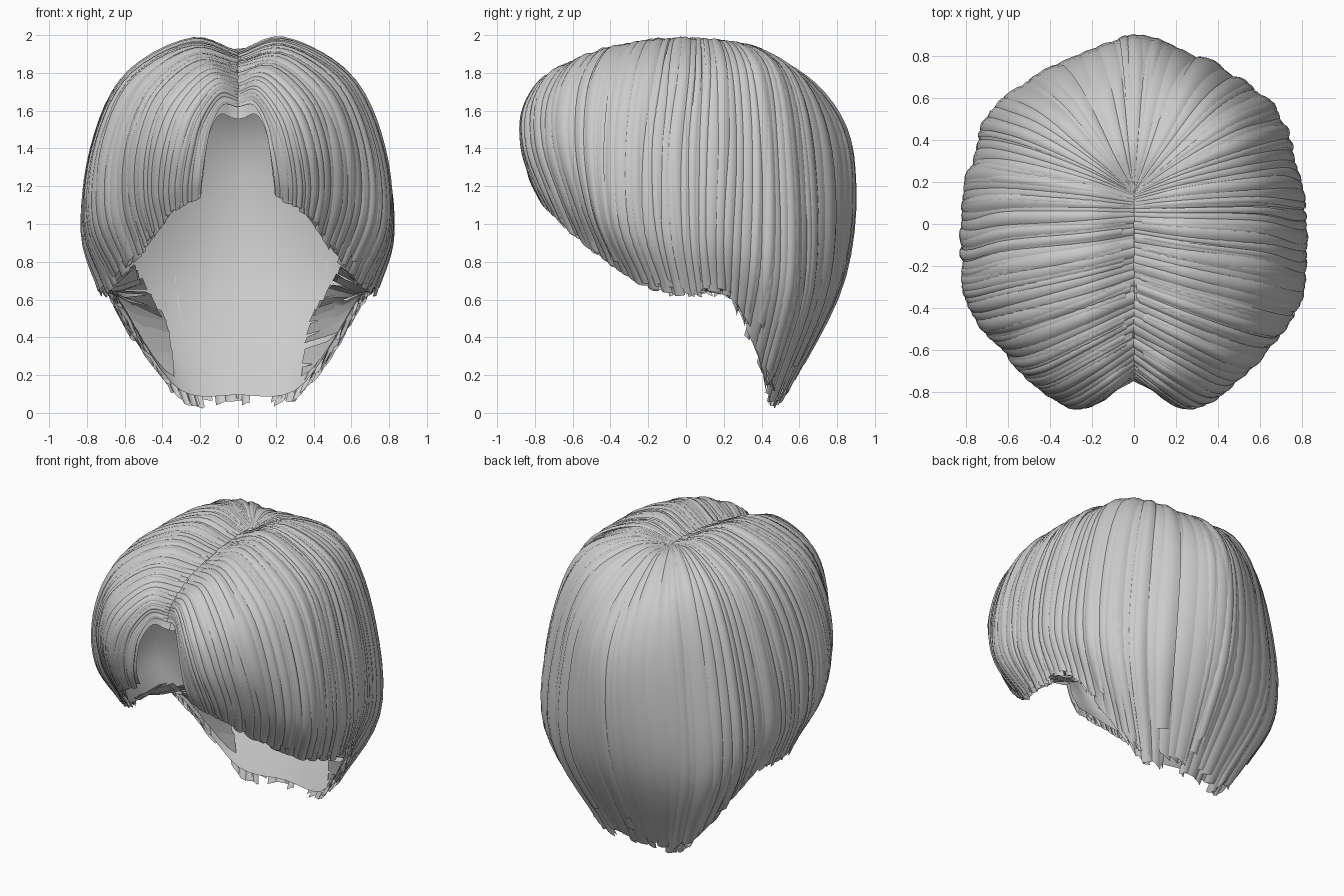
import bpy, bmesh, math, random
from mathutils import Vector

random.seed(4)
if "Cube" in bpy.data.objects:
    bpy.data.objects.remove(bpy.data.objects["Cube"], do_unlink=True)

# One hair colour
GREY = (0.6, 0.6, 0.6, 1.0)
hair = bpy.data.materials.new("hair_grey")
hair.use_nodes = True
hair.diffuse_color = GREY
bsdf = hair.node_tree.nodes["Principled BSDF"]
bsdf.inputs["Base Color"].default_value = GREY
bsdf.inputs["Roughness"].default_value = 0.7

# Guide strands of the left half, root to tip, from the fringe round to the nape
GUIDES = [[Vector(p) for p in g] for g in (
    ((0, -.75, 1.62), (.08, -.79, 1.63), (.14, -.84, 1.52), (.17, -.85, 1.38), (.19, -.83, 1.25), (.2, -.78, 1.14)),
    ((0, -.68, 1.73), (.12, -.77, 1.76), (.26, -.86, 1.6), (.33, -.86, 1.4), (.36, -.79, 1.2), (.35, -.72, 1.06)),
    ((0, -.45, 1.84), (.22, -.56, 1.88), (.45, -.67, 1.7), (.56, -.68, 1.42), (.57, -.6, 1.12), (.5, -.5, .87)),
    ((0, -.2, 1.89), (.25, -.27, 1.96), (.58, -.35, 1.77), (.75, -.39, 1.4), (.78, -.37, 1), (.65, -.25, .7)),
    ((0, .02, 1.91), (.25, 0, 1.98), (.6, -.02, 1.78), (.77, -.06, 1.4), (.82, -.05, .95), (.73, 0, .63)),
    ((0, .13, 1.91), (.24, .2, 1.97), (.55, .26, 1.8), (.72, .28, 1.4), (.78, .26, .92), (.68, .25, .61)),
    ((0, .15, 1.91), (.18, .32, 1.95), (.4, .51, 1.8), (.55, .59, 1.35), (.6, .6, .68), (.36, .45, .13)),
    ((0, .16, 1.91), (0, .4, 1.91), (0, .72, 1.69), (0, .88, 1.33), (0, .83, .72), (0, .52, .08)),
)]
U_MAX, V_MAX = len(GUIDES) - 1, len(GUIDES[0]) - 1


def spline(points, t):
    """Catmull-Rom point; points carry one extra at either end."""
    i = max(0, min(int(t), len(points) - 4))
    f = t - i
    a, b, c, d = points[i:i + 4]
    return 0.5 * (2 * b + (c - a) * f + (2 * a - 5 * b + 4 * c - d) * f * f
                  + (3 * b - a - 3 * c + d) * f ** 3)


def padded(points):
    return [2 * points[0] - points[1]] + points + [2 * points[-1] - points[-2]]


def mirrored(p):
    return Vector((-p.x, p.y, p.z))


def strand(u):
    """Control points of a strand anywhere round the head."""
    rows = []
    for k in range(V_MAX + 1):
        column = padded([g[k] for g in GUIDES])
        column[-1] = mirrored(GUIDES[-2][k])
        rows.append(spline(column, u))
    return padded(rows)


def offset_point(strands, v, lift):
    """Point on the middle strand, lifted along the outward normal."""
    before, here, after = strands
    w = max(v, 0.25)
    du = spline(after, w) - spline(before, w)
    dv = spline(here, w + 0.05) - spline(here, w - 0.05)
    return spline(here, v) + dv.cross(du).normalized() * lift


def trio(u):
    return strand(u - 0.05), strand(u), strand(u + 0.05)


def add_grid(bm, rows, flip):
    verts = [[bm.verts.new(mirrored(p) if flip else p) for p in row] for row in rows]
    for r, s in zip(verts, verts[1:]):
        for j in range(len(r) - 1):
            quad = (r[j], r[j + 1], s[j + 1], s[j])
            bm.faces.new(quad if flip else quad[::-1])


def add_lock(bm, u, width, lift, start, end, flip, steps=26):
    """Arched ribbon that follows the flow of the hair, flatter where it is narrow."""
    cross = (-1, -0.55, 0, 0.55, 1)
    # The last locks reach a little past the centre line to close the back
    sides = [trio(max(0, min(U_MAX + 0.1, u + c * width / 2))) for c in cross]
    phase, sway = random.uniform(0, math.tau), random.uniform(0, 0.008)
    slant = random.uniform(-0.04, 0.04)
    rows = []
    for i in range(steps + 1):
        f = i / steps
        v = start + (end - start) * f
        span = (spline(sides[0][1], v) - spline(sides[-1][1], v)).length
        depth = min(1, span / 0.08)
        row = []
        for c, s in zip(cross, sides):
            bulge = lift + 0.014 * (1 - c * c) - 0.01 + sway * math.sin(phase + 7 * f)
            row.append(offset_point(s, v + slant * c * f ** 8, bulge * depth))
        rows.append(row)
    add_grid(bm, rows, flip)


def finish(bm, name, angle):
    mesh = bpy.data.meshes.new(name)
    bm.to_mesh(mesh)
    bm.free()
    mesh.materials.append(hair)
    obj = bpy.data.objects.new(name, mesh)
    bpy.context.collection.objects.link(obj)
    bpy.ops.object.select_all(action="DESELECT")
    obj.select_set(True)
    bpy.context.view_layer.objects.active = obj
    bpy.ops.object.shade_smooth_by_angle(angle=math.radians(angle))


# Inner edge of the hair that curls in under the ears, front to nape
FOLD = padded([Vector(p) for p in ((.56, -.1, .8), (.5, .2, .68), (.37, .42, .44), (.33, .47, .13))])

for side, flip in (("left", False), ("right", True)):
    # Smooth lining inside the hair, hanging lower under the crown
    bm = bmesh.new()
    columns = [trio(U_MAX * i / 40) for i in range(41)]
    rows = []
    for j in range(25):
        v = V_MAX * j / 24
        drop = Vector((0, 0, 0.05 * (1 - v / V_MAX)))
        rows.append([offset_point(s, v, -0.035) - drop for s in columns])
    for p in rows[0]:
        p.x = 0
    add_grid(bm, rows, flip)
    finish(bm, side + "_lining", 60)

    # Locks curled inward from the hem
    bm = bmesh.new()
    for i in range(16):
        edges = []
        for t in (i / 16, (i + 1.3) / 16):
            tip = spline(strand(3.5 + 2.5 * min(1, t)), V_MAX - 0.06)
            inner = spline(FOLD, 3 * min(1, t)) + Vector((0, 0, random.uniform(-0.03, 0.03)))
            middle = (tip + inner) / 2 - Vector((0, 0, random.uniform(0, 0.04)))
            edges.append((tip, middle, inner))
        add_grid(bm, list(zip(*edges)), flip)
    finish(bm, side + "_curled_hem", 50)

    # Full-length locks, edge to edge
    bm = bmesh.new()
    count = 48
    for i in range(count):
        add_lock(bm, U_MAX * (i + 0.5) / count, U_MAX / count * random.uniform(1.3, 1.9),
                 random.uniform(-0.008, 0.006), 0, V_MAX + random.uniform(-0.08, 0.08), flip)
    finish(bm, side + "_locks", 50)

    # Thinner loose locks lying on top
    bm = bmesh.new()
    for i in range(40):
        add_lock(bm, random.uniform(0.1, U_MAX), random.uniform(0.08, 0.18),
                 random.uniform(0.002, 0.012), random.uniform(0, 0.3),
                 V_MAX + random.uniform(-0.3, 0.08), flip)
    finish(bm, side + "_loose_locks", 50)

    # Ragged wisps tucked under the hem
    bm = bmesh.new()
    for i in range(26):
        add_lock(bm, random.uniform(2.5, U_MAX), random.uniform(0.08, 0.16),
                 random.uniform(-0.03, -0.015), 3.8, V_MAX + random.uniform(-0.05, 0.1), flip, 10)
    finish(bm, side + "_wisps", 50)
